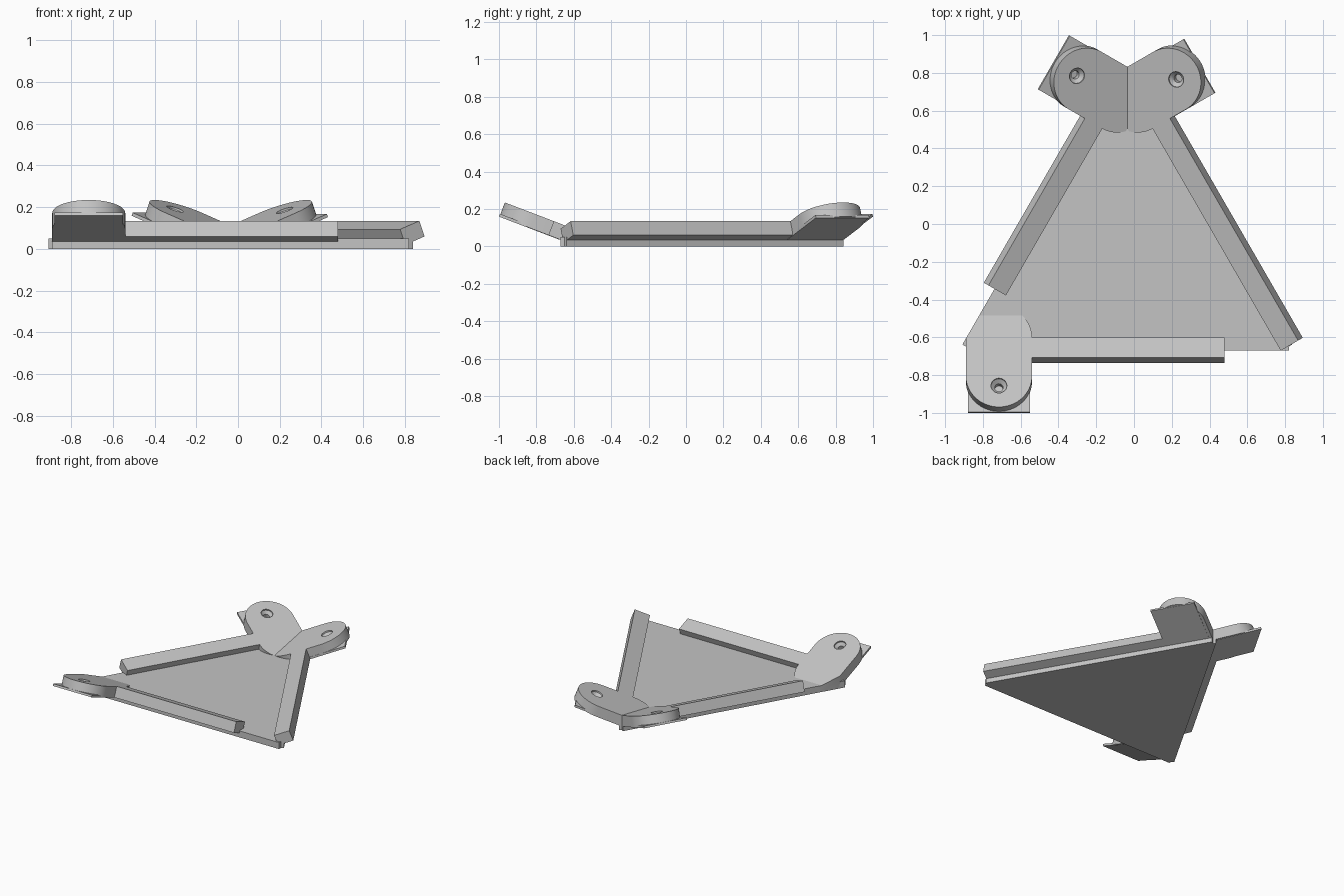
import bpy, bmesh, math
from mathutils import Matrix, Vector

cube = bpy.data.objects.get("Cube")
if cube:
    bpy.data.objects.remove(cube, do_unlink=True)

CENTRE = Vector((-0.035, -0.155, 0))
EDGE = 0.515          # centre to triangle side
CORNER = 0.855        # half length of a trimmed side
PLATE_TOP = 0.05
HINGE_Z = 0.035       # height where the sloped parts leave the plate
SLAB = 0.08           # thickness of rails and lugs
TILT = math.radians(20.9)
RADIUS = 0.175
LUG_S = -0.68         # lug position along its side

grey = bpy.data.materials.new("light_grey")
grey.use_nodes = True
COLOUR = (0.55, 0.55, 0.55, 1)
grey.diffuse_color = COLOUR
grey.node_tree.nodes["Principled BSDF"].inputs["Base Color"].default_value = COLOUR


def side_frame(turn, mirrored):
    """Plan frame of one side of the triangle."""
    flip = Matrix.Diagonal((-1 if mirrored else 1, 1, 1, 1))
    return Matrix.Translation(CENTRE) @ Matrix.Rotation(math.radians(turn), 4, 'Z') @ flip


def slope(s, u, w):
    """Along the side, outward up the slope, and normal to the slope."""
    c, n = math.cos(TILT), math.sin(TILT)
    return Vector((s, -EDGE - u * c + w * n, HINGE_Z + u * n + w * c))


def loft(rings):
    """Closed solid through rings of equal length."""
    bm = bmesh.new()
    rows = [[bm.verts.new(p) for p in ring] for ring in rings]
    count = len(rows[0])
    for a, b in zip(rows, rows[1:]):
        for i in range(count):
            j = (i + 1) % count
            bm.faces.new((a[i], a[j], b[j], b[i]))
    bm.faces.new(rows[0][::-1])
    bm.faces.new(rows[-1])
    return bm


def clip(bm, point, normal):
    """Remove what lies beyond the plane and close the cut."""
    geom = bm.verts[:] + bm.edges[:] + bm.faces[:]
    cut = bmesh.ops.bisect_plane(bm, geom=geom, plane_co=point, plane_no=normal, clear_outer=True)
    edges = [e for e in cut["geom_cut"] if isinstance(e, bmesh.types.BMEdge)]
    bmesh.ops.holes_fill(bm, edges=edges)


def finish(name, bm, frame=Matrix.Identity(4)):
    bm.transform(frame)
    bmesh.ops.remove_doubles(bm, verts=bm.verts, dist=0.0001)
    bmesh.ops.recalc_face_normals(bm, faces=bm.faces)
    mesh = bpy.data.meshes.new(name)
    bm.to_mesh(mesh)
    bm.free()
    mesh.materials.append(grey)
    obj = bpy.data.objects.new(name, mesh)
    bpy.context.collection.objects.link(obj)
    return obj


def make_active(obj):
    bpy.ops.object.select_all(action='DESELECT')
    obj.select_set(True)
    bpy.context.view_layer.objects.active = obj


def slab(outline, low, high):
    return loft([[slope(s, u, w) for s, u in outline] for w in (low, high)])


def box_outline(s0, s1, u0, u1):
    return [(s0, u0), (s1, u0), (s1, u1), (s0, u1)]


def arc(s, u, radius, start, end, steps):
    angles = [math.radians(start + (end - start) * i / steps) for i in range(steps + 1)]
    return [(s + radius * math.cos(a), u + radius * math.sin(a)) for a in angles]


def add_plate():
    outline = []
    tip = CORNER / math.cos(math.radians(30))
    for turn in (0, 120, 240):
        rot = Matrix.Rotation(math.radians(turn), 3, 'Z')
        corner = Vector((tip * math.cos(math.radians(-30)), -tip / 2, 0))
        for p in (Vector((-CORNER, -EDGE, 0)), Vector((CORNER, -EDGE, 0)), corner):
            outline.append(CENTRE + rot @ p)
    finish("triangle_plate", loft([[p + Vector((0, 0, z)) for p in outline]
                                   for z in (0, PLATE_TOP)]))


def add_side(name, turn, mirrored, rail_end, seam, shift=(0, 0)):
    frame = side_frame(turn, mirrored)
    ds, du = shift

    # Sloped rail along the side
    outline = box_outline(LUG_S + RADIUS - 0.02, rail_end, -0.044, 0.07)
    finish(name + "_rail", slab(outline, 0, SLAB), frame)

    # Rounded lug, trimmed to the plate underside and its neighbour
    outline = (arc(LUG_S, 0.175, RADIUS, 0, 180, 32)
               + arc(LUG_S, -0.044, RADIUS, 180, 360, 32))
    bm = slab(outline, 0, SLAB)
    clip(bm, (0, 0, 0.001), (0, 0, -1))
    a = math.radians(30)
    if seam:
        clip(bm, (0, 0, 0), (-math.sin(a), math.cos(a), 0))
    else:
        normal = Vector((-math.cos(a), math.sin(a), 0))
        clip(bm, normal * EDGE, normal)
    lug = finish(name + "_lug", bm, frame)

    # Countersunk screw hole
    rings = [[slope(s, u, w) for s, u in arc(LUG_S + ds, 0.229 + du, r, 0, 345, 23)]
             for r, w in ((0.022, 0.016), (0.022, 0.05), (0.042, 0.07), (0.042, 0.09))]
    cutter = finish("hole_cutter", loft(rings), frame)
    cutter.hide_render = True
    make_active(lug)
    mod = lug.modifiers.new("screw_hole", 'BOOLEAN')
    mod.operation = 'DIFFERENCE'
    mod.object = cutter
    bpy.ops.object.modifier_apply(modifier=mod.name)
    bpy.data.objects.remove(cutter, do_unlink=True)
    bpy.ops.object.shade_smooth_by_angle(angle=math.radians(30))

    # Thin square pad under the lug
    half = 0.165
    outline = box_outline(LUG_S + ds - half, LUG_S + ds + half, 0.01, 0.353 + du)
    finish(name + "_pad", slab(outline, -0.002, 0.014), frame)


add_plate()
add_side("front", 0, False, 0.515, False)
add_side("right", -120, False, 0.515, True)
add_side("left", 120, True, 0.852, True, (0.012, -0.018))
